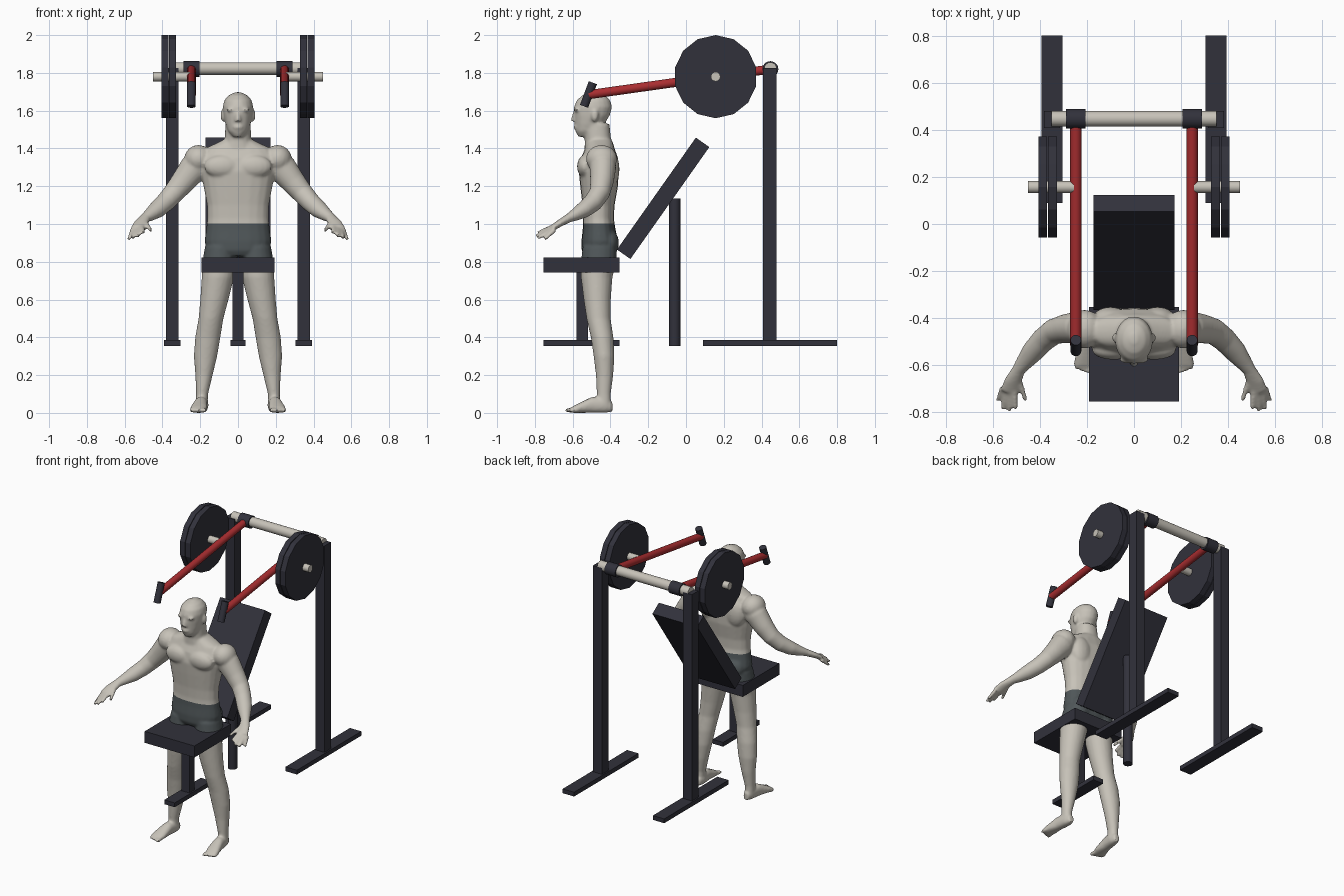
import bpy, bmesh, math
from mathutils import Vector, Matrix

cube = bpy.data.objects.get("Cube")
if cube:
    bpy.data.objects.remove(cube, do_unlink=True)


def material(name, color):
    m = bpy.data.materials.new(name)
    m.use_nodes = True
    m.diffuse_color = (*color, 1)
    bsdf = m.node_tree.nodes["Principled BSDF"]
    bsdf.inputs["Base Color"].default_value = (*color, 1)
    bsdf.inputs["Roughness"].default_value = 0.7
    return m


DARK = material("dark_navy", (0.031, 0.031, 0.044))
PALE = material("pale_grey", (0.57, 0.54, 0.48))
RED = material("red_paint", (0.4, 0.027, 0.03))
CLOTH = material("shorts_grey", (0.08, 0.095, 0.1))


def finish(bm, name, mat, smooth=False):
    bmesh.ops.recalc_face_normals(bm, faces=bm.faces)
    mesh = bpy.data.meshes.new(name)
    bm.to_mesh(mesh)
    bm.free()
    mesh.materials.append(mat)
    ob = bpy.data.objects.new(name, mesh)
    bpy.context.collection.objects.link(ob)
    if smooth:
        bpy.ops.object.select_all(action='DESELECT')
        ob.select_set(True)
        bpy.context.view_layer.objects.active = ob
        bpy.ops.object.shade_smooth_by_angle(angle=math.radians(40))
    return ob


def box(name, lo, hi, mat=DARK):
    lo, hi = Vector(lo), Vector(hi)
    bm = bmesh.new()
    mat4 = Matrix.Translation((lo + hi) / 2) @ Matrix.Diagonal((*(hi - lo), 1))
    bmesh.ops.create_cube(bm, size=1, matrix=mat4)
    return finish(bm, name, mat)


def rod(name, a, b, r, mat, sides=20, smooth=True):
    a, b = Vector(a), Vector(b)
    bm = bmesh.new()
    turn = (b - a).to_track_quat('Z', 'Y').to_matrix().to_4x4()
    bmesh.ops.create_cone(bm, cap_ends=True, segments=sides, radius1=r, radius2=r,
                          depth=(b - a).length, matrix=Matrix.Translation((a + b) / 2) @ turn)
    return finish(bm, name, mat, smooth)


# Bench: seat, its stand, and the tilted backrest with its prop
box("seat", (-.192, -.755, .743), (.192, -.352, .823))
box("seat_post", (-.03, -.58, .37), (.03, -.52, .76))
box("seat_foot", (-.04, -.755, .355), (.04, -.352, .385))
rod("backrest_post", (0, -.06, .355), (0, -.06, 1.135), .03, DARK)
back = box("backrest", (-.173, -.0435, -.3625), (.173, .0435, .3625))
back.location = (0, -.121, 1.136)
back.rotation_euler.x = -math.atan2(.4175, .592)

# Frame, lever arms and weight plates, repeated on both sides
rod("crossbar", (-.35, .447, 1.823), (.35, .447, 1.823), .033, PALE)
for side, s in (("right", -1), ("left", 1)):
    box(side + "_upright", (s * .348 - .034, .408, .37), (s * .348 + .034, .48, 1.825))
    box(side + "_upright_foot", (s * .348 - .044, .09, .355), (s * .348 + .044, .8, .385))
    rod(side + "_pivot_sleeve", (s * .205, .447, 1.82), (s * .288, .447, 1.82), .042, DARK)
    rod(side + "_lever", (s * .247, .447, 1.82), (s * .247, -.515, 1.685), .024, RED)
    rod(side + "_grip", (s * .247, -.54, 1.623), (s * .247, -.493, 1.748), .023, DARK)
    rod(side + "_plate_axle", (s * .255, .157, 1.78), (s * .45, .157, 1.78), .025, PALE)
    for label, x in (("inner", .328), ("outer", .369)):
        rod(f"{side}_{label}_plate", (s * x, .157, 1.78), (s * (x + .037), .157, 1.78),
            .22, DARK, 14, False)


# Body: overlapping lofted limbs and ellipsoids fused into one smooth skin
body = bmesh.new()


def loft(rings, axis=None, s=1, square=.88, n=20):
    """Rings are (x, y, z, half width, half depth)."""
    pts = [Vector((r[0] * s, r[1], r[2])) for r in rings]
    loops = []
    for i, r in enumerate(rings):
        t = Vector(axis) if axis else pts[min(i + 1, len(pts) - 1)] - pts[max(i - 1, 0)]
        v = t.cross(Vector((1, 0, 0))).normalized()
        u = v.cross(t).normalized()
        loop = []
        for k in range(n):
            c, d = math.cos(math.tau * k / n), math.sin(math.tau * k / n)
            c = math.copysign(abs(c) ** square, c)
            d = math.copysign(abs(d) ** square, d)
            loop.append(body.verts.new(pts[i] + u * c * r[3] + v * d * r[4]))
        loops.append(loop)
    for a, b in zip(loops, loops[1:]):
        for k in range(n):
            body.faces.new((a[k - 1], a[k], b[k], b[k - 1]))
    body.faces.new(loops[0])
    body.faces.new(loops[-1])


def blob(center, radii, s=1, turn=0):
    m = Matrix.Translation((center[0] * s, center[1], center[2]))
    m = m @ Matrix.Rotation(turn * s, 4, 'Y') @ Matrix.Diagonal((*radii, 1))
    bmesh.ops.create_uvsphere(body, u_segments=16, v_segments=12, radius=1, matrix=m)


UP = (0, 0, 1)
# Torso
loft([(0, -.458, .83, .13, .08), (0, -.458, .86, .165, .095), (0, -.456, .91, .178, .098),
      (0, -.46, .97, .169, .087), (0, -.463, 1.03, .162, .081), (0, -.463, 1.1, .164, .085),
      (0, -.46, 1.2, .183, .1), (0, -.462, 1.28, .198, .106), (0, -.458, 1.35, .205, .098),
      (0, -.456, 1.4, .175, .078), (0, -.456, 1.43, .11, .07), (0, -.46, 1.455, .06, .06)], UP)
# Neck and head
loft([(0, -.458, 1.38, .1, .08), (0, -.466, 1.44, .071, .07), (0, -.475, 1.53, .066, .07)], UP)
loft([(0, -.54, 1.462, .026, .03), (0, -.525, 1.49, .052, .06), (0, -.51, 1.53, .066, .078),
      (0, -.498, 1.575, .076, .095), (0, -.492, 1.62, .081, .101), (0, -.49, 1.655, .073, .089),
      (0, -.488, 1.682, .049, .06), (0, -.487, 1.698, .014, .018)], UP, square=1)
loft([(0, -.583, 1.6, .009, .012), (0, -.592, 1.565, .012, .016),
      (0, -.592, 1.545, .018, .016)], UP)
blob((0, -.583, 1.513), (.026, .012, .013))

for s in (-1, 1):
    # Ears, brows, chest, shoulders, shoulder blades and buttocks
    blob((.08, -.483, 1.575), (.013, .02, .034), s)
    blob((.034, -.578, 1.604), (.03, .015, .01), s)
    blob((.085, -.535, 1.305), (.095, .042, .06), s)
    blob((.21, -.447, 1.345), (.075, .083, .073), s, .5)
    blob((.1, -.4, 1.29), (.075, .048, .1), s)
    blob((.08, -.405, .9), (.08, .05, .07), s)
    # Leg
    loft([(.095, -.457, .88, .08, .09), (.1, -.462, .8, .089, .095), (.106, -.473, .72, .086, .084),
          (.125, -.47, .6, .075, .072), (.143, -.463, .5, .066, .064), (.16, -.444, .4, .067, .06),
          (.172, -.434, .3, .062, .055), (.18, -.431, .2, .046, .046), (.19, -.435, .1, .032, .037),
          (.192, -.435, .03, .031, .038)], UP, s, 1)
    # Foot and toes
    loft([(.188, -.39, .032, .02, .026), (.19, -.43, .042, .034, .042), (.198, -.5, .042, .036, .042),
          (.207, -.57, .025, .045, .025), (.212, -.605, .016, .043, .016)], (0, -1, 0), s)
    for i in range(5):
        blob((.176 + .0175 * i, -.618 + .006 * i, .014), (.0095, .026, .013), s)
    # Arm and palm
    loft([(.18, -.445, 1.36, .07, .07), (.235, -.44, 1.295, .077, .07), (.29, -.445, 1.225, .066, .062),
          (.34, -.457, 1.165, .057, .055), (.385, -.492, 1.115, .052, .051),
          (.43, -.542, 1.075, .048, .044), (.468, -.59, 1.047, .036, .032),
          (.49, -.62, 1.032, .029, .024), (.515, -.67, 1.003, .038, .019),
          (.53, -.713, .975, .04, .016)], None, s, 1)
    # Fingers and thumb
    for base, tip in (((.558, -.695, .97), (.578, -.75, .918)), ((.543, -.705, .97), (.558, -.787, .925)),
                      ((.525, -.71, .977), (.53, -.795, .935)), ((.508, -.705, .985), (.503, -.785, .953)),
                      ((.493, -.65, 1.012), (.46, -.75, .965))):
        loft([(*base, .014, .014), (*tip, .01, .01)], None, s, 1, 10)

draft = finish(body, "body_draft", PALE)
fuse = draft.modifiers.new("Fuse", 'REMESH')
fuse.mode = 'VOXEL'
fuse.voxel_size = .0075
relax = draft.modifiers.new("Relax", 'SMOOTH')
relax.factor = .5
relax.iterations = 7
graph = bpy.context.evaluated_depsgraph_get()
skin = bpy.data.meshes.new_from_object(draft.evaluated_get(graph))
bpy.data.objects.remove(draft, do_unlink=True)

# Shorts: clean cuts at waistband and hem, coloured between them
WAIST, HEM = 1.003, .775
bm = bmesh.new()
bm.from_mesh(skin)
for z in (WAIST, HEM):
    bmesh.ops.bisect_plane(bm, geom=bm.verts[:] + bm.edges[:] + bm.faces[:],
                           plane_co=(0, 0, z), plane_no=UP)
for f in bm.faces:
    c = f.calc_center_median()
    f.material_index = int(HEM < c.z < WAIST and abs(c.x) < .3)
figure = finish(bm, "figure", PALE, True)
figure.data.materials.append(CLOTH)
for p in figure.data.polygons:
    p.use_smooth = True
